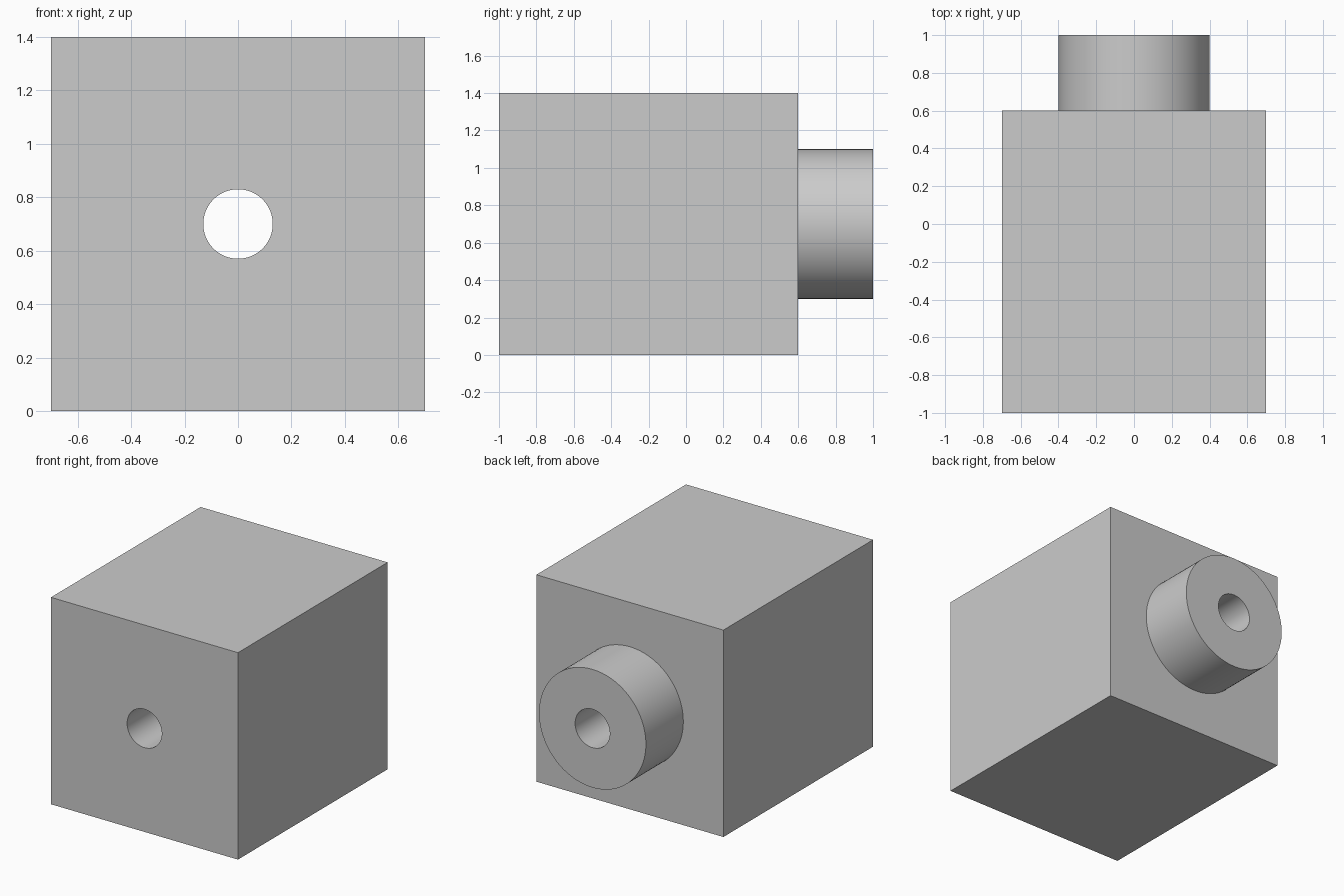
import bpy
import math

default_cube = bpy.data.objects.get("Cube")
if default_cube:
    bpy.data.objects.remove(default_cube, do_unlink=True)

AXIS_Z = 0.7  # height of the shared boss and bore axis

grey = bpy.data.materials.new("light_grey")
grey.use_nodes = True
colour = (0.6, 0.6, 0.6, 1)
grey.diffuse_color = colour
grey.node_tree.nodes["Principled BSDF"].inputs["Base Color"].default_value = colour


def cylinder(name, radius, y_start, y_end):
    """Solid cylinder lying along y on the shared axis."""
    bpy.ops.mesh.primitive_cylinder_add(
        vertices=96, radius=radius, depth=y_end - y_start,
        location=(0, (y_start + y_end) / 2, AXIS_Z),
        rotation=(math.pi / 2, 0, 0))
    obj = bpy.context.object
    obj.name = name
    obj.data.materials.append(grey)
    return obj


def combine(target, tool, operation):
    """Apply a boolean to the target and remove the tool."""
    mod = target.modifiers.new(operation.lower(), "BOOLEAN")
    mod.operation = operation
    mod.solver = "EXACT"
    mod.object = tool
    bpy.context.view_layer.objects.active = target
    bpy.ops.object.modifier_apply(modifier=mod.name)
    bpy.data.objects.remove(tool, do_unlink=True)


# Main block
bpy.ops.mesh.primitive_cube_add(size=1, location=(0, -0.2, AXIS_Z))
block = bpy.context.object
block.name = "block_with_boss"
block.scale = (1.4, 1.6, 1.4)
bpy.ops.object.transform_apply(location=True, rotation=True, scale=True)
block.data.materials.append(grey)

# Round boss on the back, sunk into the block before joining
combine(block, cylinder("boss", 0.4, 0.3, 1.0), "UNION")

# Bore running through the whole length
combine(block, cylinder("bore_cutter", 0.13, -1.2, 1.2), "DIFFERENCE")

# Smooth round walls, crisp edges
bpy.ops.object.select_all(action="DESELECT")
block.select_set(True)
bpy.context.view_layer.objects.active = block
bpy.ops.object.shade_smooth_by_angle(angle=math.radians(30))
